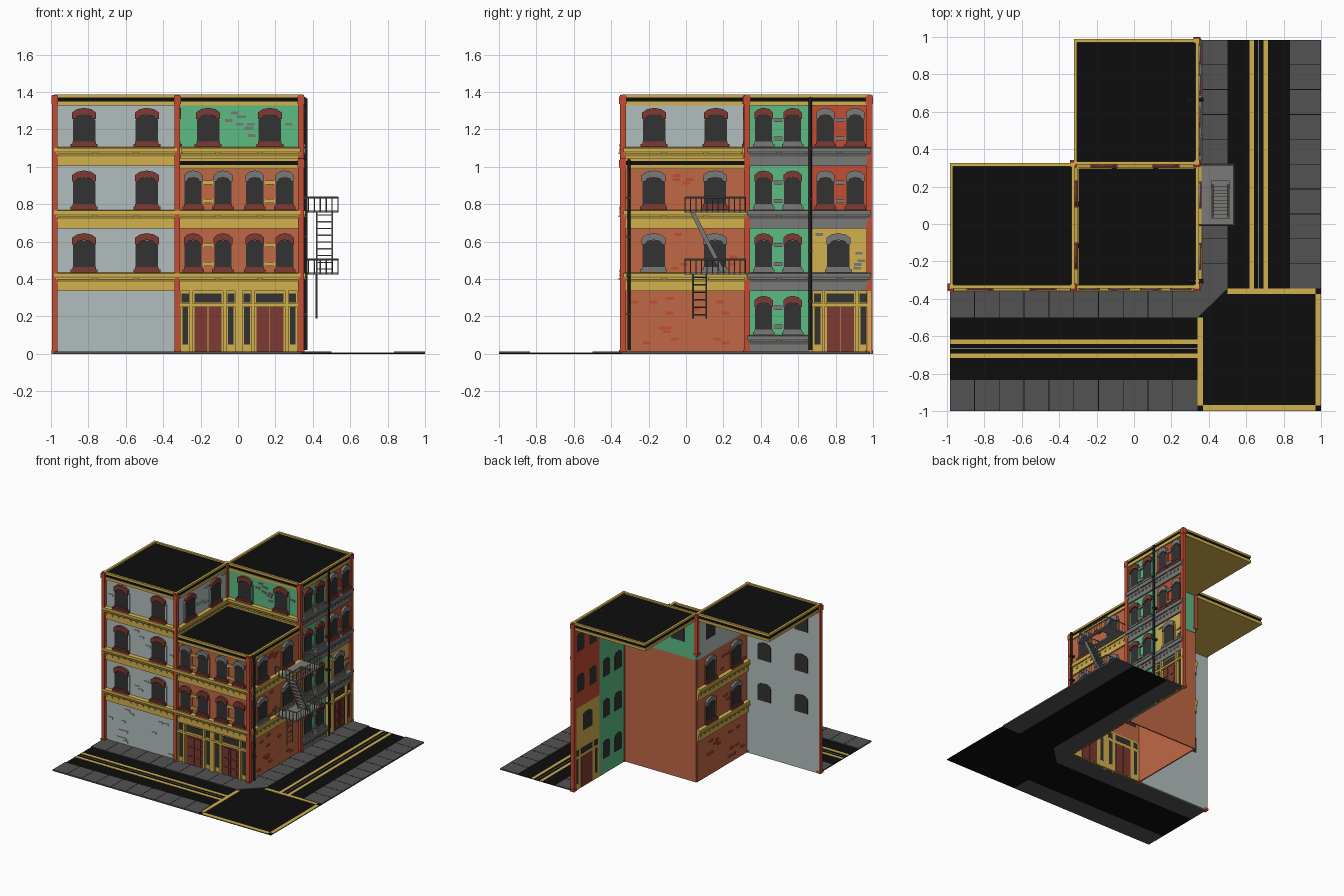
import bpy, bmesh, math, random
from mathutils import Matrix, Vector

if "Cube" in bpy.data.objects:
    bpy.data.objects.remove(bpy.data.objects["Cube"])
random.seed(4)

def lin(c):
    c /= 255
    return c / 12.92 if c <= .04045 else ((c + .055) / 1.055) ** 2.4

COL = {'pale_grey': (178, 190, 190), 'yellow': (210, 177, 78), 'red': (196, 76, 50),
       'green': (92, 188, 132), 'orange': (192, 104, 70), 'black': (13, 13, 13),
       'glass_grey': (50, 50, 50), 'pavement': (82, 82, 82), 'mid_grey': (122, 122, 120),
       'brown': (125, 58, 50)}
MAT = {}
for k, c in COL.items():
    MAT[k] = bpy.data.materials.new(k)
    MAT[k].diffuse_color = (*[lin(v) for v in c], 1)

parts = {}
I = Matrix.Identity(4)

def extrude(name, mat, M, a, b):
    """Closed prism between two matching outlines."""
    bm = parts.setdefault((name, mat), bmesh.new())
    va = [bm.verts.new(M @ Vector(p)) for p in a]
    vb = [bm.verts.new(M @ Vector(p)) for p in b]
    n = len(a)
    fs = [bm.faces.new(va), bm.faces.new(vb[::-1])]
    fs += [bm.faces.new((va[i], vb[i], vb[(i + 1) % n], va[(i + 1) % n])) for i in range(n)]
    bmesh.ops.recalc_face_normals(bm, faces=fs)

def box(name, mat, M, x0, x1, y0, y1, z0, z1):
    q = [(x0, y0), (x1, y0), (x1, y1), (x0, y1)]
    extrude(name, mat, M, [(x, y, z0) for x, y in q], [(x, y, z1) for x, y in q])

def upright(name, mat, M, pts, y0, y1):      # outline in x,z
    extrude(name, mat, M, [(x, y0, z) for x, z in pts], [(x, y1, z) for x, z in pts])

def flat(name, mat, pts, z0, z1):            # outline in x,y
    extrude(name, mat, I, [(x, y, z0) for x, y in pts], [(x, y, z1) for x, y in pts])

def rod(name, mat, p, q, r, n=6):
    p, q = Vector(p), Vector(q)
    M = Matrix.Translation(p) @ (q - p).to_track_quat('Z', 'Y').to_matrix().to_4x4()
    ring = [(r * math.cos(t * math.tau / n), r * math.sin(t * math.tau / n)) for t in range(n)]
    L = (q - p).length
    extrude(name, mat, M, [(x, y, 0) for x, y in ring], [(x, y, L) for x, y in ring])

def arch(c, w, z0, z1, rise):
    top = [(c + w * math.cos(math.pi * i / 6), z1 - rise + rise * math.sin(math.pi * i / 6)) for i in range(7)]
    return [(c - w, z0), (c + w, z0)] + top

def window(M, c, z, w, wall, hood, sill):
    upright('window_frames', wall, M, arch(c, w + .012, z + .12, z + .285, .03), -.008, 0)
    upright('window_panes', 'glass_grey', M, arch(c, w, z + .125, z + .272, .028), -.010, .012)
    # hood: arched lintel with dropped ends
    h = w + .004
    out = [(-h, .25), (-h, .285), (-h * .6, .303), (0, .31), (h * .6, .303), (h, .285), (h, .25)]
    inn = [(h * .7, .25), (h * .55, .266), (0, .274), (-h * .55, .266), (-h * .7, .25)]
    upright('window_hoods', hood, M, [(c + x, z + v) for x, v in out + inn], -.02, 0)
    box('window_sills', sill, M, c - w - .012, c + w + .012, -.025, 0, z + .1, z + .117)
    box('window_sills', sill, M, c - w - .003, c + w + .003, -.018, 0, z + .117, z + .13)

def band(M, a, b, z, mat):
    """Floor band: flat strip under an overhanging ledge."""
    pr = [(0, 0), (-.012, 0), (-.012, .05), (-.026, .078), (-.026, .095), (0, .1)]
    extrude('floor_bands', mat, M, [(a, y, z + v) for y, v in pr], [(b, y, z + v) for y, v in pr])
    n = max(1, round((b - a) / .22))
    s = (b - a) / n
    for i in range(n):
        box('band_trim', mat, M, a + i * s + .012, a + (i + 1) * s - .012, -.03, -.02, z + .062, z + .07)
        for j in range(4):
            x = a + (i + (j + .5) / 4) * s
            box('band_dentils', mat, M, x - .007, x + .007, -.018, -.01, z + .036, z + .05)

def bricks(M, a, b, z, mat, gaps, n, lo=.115):
    for _ in range(n):
        x, v = random.uniform(a + .05, b - .05), lo + .02 * random.randint(0, int((.32 - lo) / .02) - 1)
        if all(abs(x - g) > w + .035 for g, w in gaps):
            box('loose_bricks', mat, M, x - .02, x + .02, -.006, 0, z + v, z + v + .015)

def panel(M, a, b, f, wall, wins=(), w=.06, hood='brown', sill='brown', trim='yellow', brick=None, link=None):
    z, c = f * .335, (a + b) / 2
    box('walls', wall, M, a, b, 0, .01, z, z + .335)
    if trim:
        band(M, a, b, z, trim)
    for x in wins:
        window(M, x, z, w, wall, hood, sill)
    if link:                                  # blocks joining paired windows
        for x0, x1 in zip(wins[::2], wins[1::2]):
            for v in (.135, .235):
                box('window_links', link, M, (x0 + x1) / 2 - .028, (x0 + x1) / 2 + .028, -.014, 0, z + v, z + v + .022)
    bricks(M, a, b, z, brick or wall, [(x, w) for x in wins], 14, .115 if trim else .03)

def door(M, c):
    """Shopfront bay with transom, side lights and double door."""
    box('walls', 'yellow', M, c - .165, c + .165, 0, .01, 0, .335)
    for s in (-1, 1):
        box('door_posts', 'yellow', M, c + s * .155 - .01, c + s * .155 + .01, -.02, 0, 0, .335)
        box('door_posts', 'yellow', M, c + s * .09 - .009, c + s * .09 + .009, -.02, 0, 0, .335)
        x = c + s * .122
        box('door_glass', 'glass_grey', M, x - .015, x + .015, -.006, .012, .05, .25)
        box('door_glass', 'glass_grey', M, x - .019, x + .019, -.006, .012, .275, .322)
        d = c + s * .037
        box('door_leaves', 'brown', M, d - .035, d + .035, -.008, .012, .005, .25)
        for z0, z1 in ((.025, .08), (.095, .155), (.17, .235)):
            box('door_panels', 'brown', M, d - .022, d + .022, -.014, -.008, z0, z1)
    box('door_glass', 'glass_grey', M, c - .073, c + .073, -.006, .012, .275, .322)
    box('door_lintels', 'yellow', M, c - .165, c + .165, -.022, 0, .252, .268)

def face(x, y, deg):
    return Matrix.Translation((x, y, 0)) @ Matrix.Rotation(math.radians(deg), 4, 'Z')

W = .33
PAIRS = (-.245, -.085, .085, .245)
# left building, front wall and top-floor side wall
A = face(-.655, -.33, 0)
for f in range(4):
    panel(A, -W, W, f, 'pale_grey', (-.168, .168) if f else (), trim='yellow' if f else None)
panel(face(-.325, -.005, 90), -W, W, 3, 'pale_grey', (-.165, .165), hood='brown')
# corner building
B = face(.005, -.33, 0)
for c in (-.165, .165):
    door(B, c)
BE, BW = face(.335, -.005, 90), face(-.33, -.005, -90)
for f in (1, 2):
    hood = 'mid_grey' if f == 2 else 'brown'
    panel(B, -W, W, f, 'orange', PAIRS, .046, hood, brick='red', link='yellow')
    panel(BE, -W, W, f, 'orange', (-.168, .16), hood='mid_grey', sill='mid_grey' if f == 1 else 'brown', brick='red')
    panel(BW, -W, W, f, 'orange', (-.165, .165), hood='mid_grey', brick='red')
panel(BE, -W, W, 0, 'orange', trim=None, brick='red')
panel(BW, -W, W, 0, 'orange', trim=None, brick='red')
box('walls', 'orange', I, -.325, .335, .322, .332, 0, 1.005)
# back building: front top floor and two-part street side
panel(face(.005, .325, 0), -W, W, 3, 'green', (-.165, .165), brick='mid_grey')
C = face(.335, .66, 90)
for f in range(4):
    panel(C, -W, 0, f, 'green', (-.245, -.09), .046, 'brown', 'mid_grey', 'mid_grey', 'mid_grey', 'mid_grey')
for f in (2, 3):
    panel(C, 0, W, f, 'red', (.085, .245), .046, 'mid_grey', 'brown', 'mid_grey', link='mid_grey')
panel(C, 0, W, 1, 'yellow', (.155,), .06, 'mid_grey', 'mid_grey', 'mid_grey', 'mid_grey')
door(C, .165)

# roofs: yellow cornice, black strip, yellow rim around black deck
def roof(x0, x1, y0, y1, z):
    box('roof_cornice', 'yellow', I, x0, x1, y0, y1, z - .06, z - .038)
    box('roof_deck', 'black', I, x0 + .006, x1 - .006, y0 + .006, y1 - .006, z - .038, z - .012)
    t = .018
    for a, b, c, d in ((x0, x1, y0, y0 + t), (x0, x1, y1 - t, y1), (x0, x0 + t, y0 + t, y1 - t), (x1 - t, x1, y0 + t, y1 - t)):
        box('roof_rim', 'yellow', I, a, b, c, d, z - .016, z)
roof(-.985, -.317, -.345, .325, 1.387)
roof(-.322, .348, -.345, .325, 1.047)
roof(-.322, .348, .317, .988, 1.387)

# corner pillars with blocky caps
for x, y, z0, z1 in ((-.98, -.338, 0, 1.385), (-.324, -.338, 0, 1.385), (.337, -.338, 0, 1.045),
                     (.337, .325, 0, 1.385), (.337, .98, 0, 1.385), (-.324, .322, 1.04, 1.385)):
    box('corner_pillars', 'red', I, x - .015, x + .015, y - .016, y + .016, z0, z1)
    for a, b in ((z1 - .05, z1 - .01), (z0, z0 + .02)):
        box('pillar_caps', 'red', I, x - .018, x + .018, y - .019, y + .019, a, b)

# drain pipes
for y, z in ((.665, 1.365), (-.305, 1.035)):
    rod('drain_pipes', 'glass_grey', (.362, y, .02), (.362, y, z), .009, 8)
    rod('drain_pipes', 'glass_grey', (.365, y, z - .002), (.285, y, z + .005), .008, 8)
    for k in range(1, 5):
        box('pipe_brackets', 'glass_grey', I, .335, .372, y - .012, y + .012, k * z / 5, k * z / 5 + .012)

# fire escape
G = 'mid_grey'
X0, X1, Y0, Y1 = .345, .535, -.005, .318
for z, hole in ((.755, True), (.425, False)):
    if hole:
        for a in ((X0, .415, Y0, Y1), (.51, X1, Y0, Y1), (.415, .51, Y0, .03), (.415, .51, .23, Y1)):
            box('escape_platforms', G, I, *a, z, z + .01)
    else:
        box('escape_platforms', G, I, X0, X1, Y0, Y1, z, z + .01)
    for h in (.045, .08):
        if h > .05 or hole is None:
            for p, q in (((X0, Y0), (X1, Y0)), ((X1, Y0), (X1, Y1)), ((X1, Y1), (X0, Y1))):
                rod('escape_rails', G, (*p, z + h), (*q, z + h), .005, 4)
    for i in range(7):
        x = X0 + (X1 - X0) * i / 6
        for y in (Y0, Y1):
            rod('escape_balusters', G, (x, y, z), (x, y, z + .08), .003, 4)
    for i in range(1, 11):
        y = Y0 + (Y1 - Y0) * i / 11
        rod('escape_balusters', G, (X1, y, z), (X1, y, z + .08), .003, 4)
for x in (.42, .505):                         # stair between platforms
    extrude('escape_stair', G, I, [(x - .004, .02, .76), (x - .004, .045, .76), (x - .004, .21, .435), (x - .004, .185, .435)],
            [(x + .004, .02, .76), (x + .004, .045, .76), (x + .004, .21, .435), (x + .004, .185, .435)])
for i in range(9):
    t = (i + .5) / 9
    box('stair_treads', G, I, .42, .505, .02 + .165 * t, .045 + .165 * t, .757 - .325 * t, .763 - .325 * t)
for y in (.038, .108):                        # drop ladder
    rod('escape_ladder', G, (.42, y, .19), (.42, y, .43), .005, 4)
for i in range(6):
    rod('escape_ladder', G, (.42, .038, .21 + i * .04), (.42, .108, .21 + i * .04), .004, 4)

# streets, pavements and painted lines
box('road', 'black', I, -.985, .34, -.835, -.5, 0, .004)
box('road', 'black', I, .5, .835, -.345, .985, 0, .004)
flat('crossing', 'black', [(.34, -1), (1, -1), (1, -.345), (.5, -.345), (.34, -.5)], 0, .005)
box('pavement', 'pavement', I, -.985, .34, -1, -.835, 0, .011)
box('pavement', 'pavement', I, -.985, .34, -.5, -.325, 0, .011)
box('pavement', 'pavement', I, .835, 1, -.345, .985, 0, .011)
box('pavement', 'pavement', I, .34, .5, -.345, .985, 0, .011)
flat('pavement', 'pavement', [(.34, -.5), (.5, -.345), (.34, -.345)], 0, .011)
for i in range(1, 10):                        # slab joints
    x, y = -.985 + i * .1325, -.345 + i * .133
    for a in (-1, -.5):
        box('pavement_joints', 'black', I, x - .002, x + .002, a, a + .165, .009, .0118)
    for a in (.335, .835):
        box('pavement_joints', 'black', I, a, a + .165, y - .002, y + .002, .009, .0118)
for a, b, m in ((.617, .642, 'yellow'), (.692, .717, 'yellow'), (.662, .669, 'mid_grey')):
    box('road_lines', m, I, -.985, .34, -b, -a, .003, .0065)
    box('road_lines', m, I, a, b, -.345, .985, .003, .0065)
for a in ((.34, .37, -.97, -.5), (.97, 1, -.97, -.375), (.37, .97, -1, -.968), (.5, .97, -.373, -.345)):
    box('crossing_lines', 'yellow', I, *a, .004, .0075)

# turn the collected geometry into objects
for (name, mat), bm in parts.items():
    me = bpy.data.meshes.new(name)
    bm.to_mesh(me)
    bm.free()
    me.materials.append(MAT[mat])
    ob = bpy.data.objects.new(f'{name}_{mat}', me)
    bpy.context.collection.objects.link(ob)

for m in bpy.data.materials:
    if m.users and not m.is_grease_pencil:
        m.use_nodes = True
        m.node_tree.nodes["Principled BSDF"].inputs["Base Color"].default_value = m.diffuse_color
